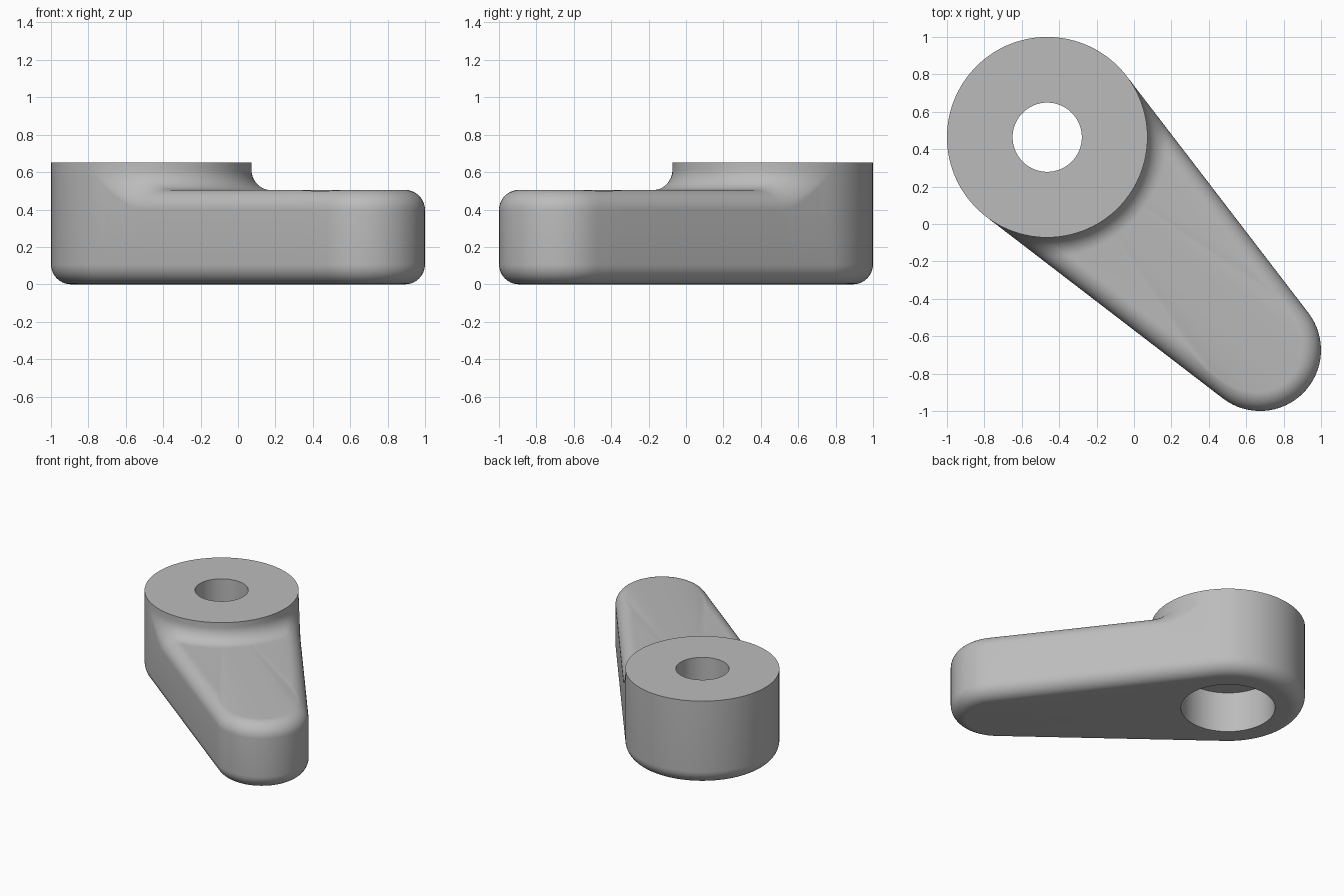
import bpy, bmesh, math
from math import sin, cos, pi, sqrt, atan2, hypot
from mathutils import Matrix

if "Cube" in bpy.data.objects:
    bpy.data.objects.remove(bpy.data.objects["Cube"])

R1, R2, D = 0.536, 0.326, 1.609      # hub radius, tip radius, centre distance
H_HUB, H_ARM, F = 0.65, 0.505, 0.107  # heights and fillet radius
HOLE, BORE, BORE_TOP = 0.185, 0.327, 0.31
TH = math.acos((R1 - R2) / D)         # angle of the tangent points
N = 10                                # segments per fillet


def arm_height(x, y):
    """Arm top: concave fillet against the hub, rounded along the rim."""
    u = min(1, max(0, (hypot(x, y) - R1) / F))
    z = H_ARM + F * (1 - sqrt(max(0, 1 - (1 - u) ** 2)))
    slope = sqrt(max(0, 1 - (1 - u) ** 2))
    if atan2(abs(y), x - D) < TH:
        s = R2 - hypot(x - D, y)
    else:
        s = R1 - (x * cos(TH) + abs(y) * sin(TH))
    k = 1 - min(1, max(0, s / F))
    return z - F * slope * (1 - sqrt(max(0, 1 - k * k)))


def outline():
    """Rim points with normals: hub back, two tangent sides, tip arc."""
    pts = []
    for i in range(64):
        a = TH + (2 * pi - 2 * TH) * i / 64
        pts.append((R1 * cos(a), R1 * sin(a), cos(a), sin(a)))
    end = atan2(R2 * sin(TH), D + R2 * cos(TH))

    def side(sign, steps):
        for i in steps:
            p = TH + (end - TH) * i / 36
            d = R1 / cos(TH - p)
            pts.append((d * cos(p), sign * d * sin(p), cos(TH), sign * sin(TH)))
    side(-1, range(36))
    for i in range(33):
        a = -TH + 2 * TH * i / 32
        pts.append((D + R2 * cos(a), R2 * sin(a), cos(a), sin(a)))
    side(1, range(35, 0, -1))
    return pts


def section(px, py, nx, ny):
    """Closed profile through the body along one ray from the hub axis."""
    L, phi = hypot(px, py), atan2(py, px)
    c, s = cos(phi), sin(phi)

    def ring(r, z):
        return (r * c, r * s, z)
    prof = [ring(BORE, BORE_TOP), ring(HOLE, BORE_TOP), ring(HOLE, H_HUB),
            ring(R1, H_HUB)]
    # arm top, densest at both fillets
    lean = max(0.2, nx * c + ny * s)
    ds = [R1 + F * (1 - cos(pi / 2 * i / N)) for i in range(N + 1)]
    ds += [L - F * (1 - cos(pi / 2 * i / N)) / lean for i in range(N + 1)]
    for d in sorted(min(L, max(R1, d)) for d in ds):
        prof.append(ring(d, arm_height(d * c, d * s)))
    # bottom fillet
    for i in range(N + 1):
        a = pi / 2 * i / N
        k = F * (1 - cos(a))
        prof.append((px - nx * k, py - ny * k, F * (1 - sin(a))))
    prof.append(ring(BORE, 0))
    return prof


# lever body: hub and arm swept as one skin
bm = bmesh.new()
rows = [[bm.verts.new(p) for p in section(*o)] for o in outline()]
for i, row in enumerate(rows):
    nxt = rows[(i + 1) % len(rows)]
    for j in range(len(row)):
        k = (j + 1) % len(row)
        bm.faces.new((row[j], nxt[j], nxt[k], row[k]))
bmesh.ops.remove_doubles(bm, verts=bm.verts, dist=1e-5)
bmesh.ops.recalc_face_normals(bm, faces=bm.faces)
bm.transform(Matrix.Translation((-0.464, 0.464, 0)) @ Matrix.Rotation(-pi / 4, 4, 'Z'))
mesh = bpy.data.meshes.new("lever_arm")
bm.to_mesh(mesh)
bm.free()

lever = bpy.data.objects.new("lever_arm", mesh)
bpy.context.collection.objects.link(lever)
mat = bpy.data.materials.new("grey")
mat.diffuse_color = (0.5, 0.5, 0.5, 1)
mat.use_nodes = True
mat.node_tree.nodes["Principled BSDF"].inputs["Base Color"].default_value = mat.diffuse_color
mesh.materials.append(mat)
bpy.context.view_layer.objects.active = lever
lever.select_set(True)
bpy.ops.object.shade_smooth_by_angle(angle=math.radians(30))
